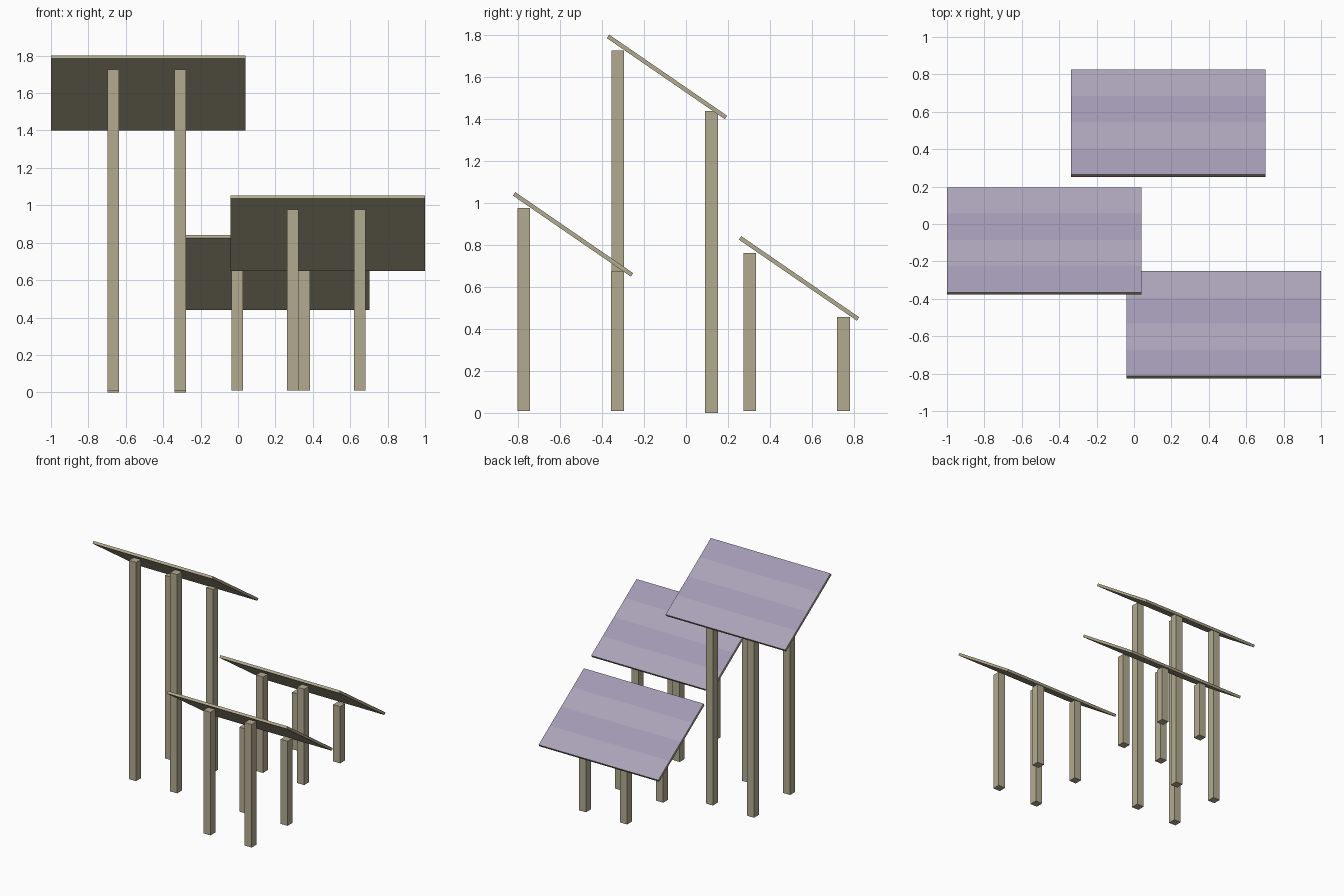
import bpy, bmesh, math
from mathutils import Vector

if "Cube" in bpy.data.objects:
    bpy.data.objects.remove(bpy.data.objects["Cube"])


def material(name, rgb):
    m = bpy.data.materials.new(name)
    m.diffuse_color = (*rgb, 1)
    m.use_nodes = True
    m.node_tree.nodes["Principled BSDF"].inputs["Base Color"].default_value = m.diffuse_color
    return m


FRAME = material("beige_frame", (0.45, 0.41, 0.28))
CELL_A = material("violet_band_dark", (0.36, 0.32, 0.45))
CELL_B = material("violet_band_light", (0.40, 0.37, 0.48))

ANGLE = math.radians(34.5)
LENGTH, WIDTH, THICK, BANDS = 0.682, 1.04, 0.02, 4
ALONG = Vector((0, math.cos(ANGLE), -math.sin(ANGLE)))
NORMAL = Vector((0, math.sin(ANGLE), math.cos(ANGLE)))


def finish(name, bm, mats):
    bmesh.ops.recalc_face_normals(bm, faces=bm.faces)
    mesh = bpy.data.meshes.new(name)
    bm.to_mesh(mesh)
    bm.free()
    for m in mats:
        mesh.materials.append(m)
    ob = bpy.data.objects.new(name, mesh)
    bpy.context.collection.objects.link(ob)


def panel(name, x0, y0, top):
    # tilted slab: beige body, banded violet upper face
    low = Vector((x0, y0, top - THICK * math.cos(ANGLE)))
    bm = bmesh.new()
    rows = []
    for i in range(BANDS + 1):
        base = low + ALONG * (LENGTH * i / BANDS)
        side = Vector((WIDTH, 0, 0))
        rows.append([bm.verts.new(p) for p in (
            base, base + side, base + side + NORMAL * THICK, base + NORMAL * THICK)])
    for i, (a, b) in enumerate(zip(rows, rows[1:])):
        for k in range(4):
            n = (k + 1) % 4
            f = bm.faces.new((a[k], a[n], b[n], b[k]))
            if k == 2:
                f.material_index = 1 + (i + 1) % 2
    bm.faces.new(rows[0])
    bm.faces.new(rows[-1])
    finish(name, bm, [FRAME, CELL_B, CELL_A])


def post(name, x0, y0, z0, z1, size=0.061):
    bm = bmesh.new()
    bmesh.ops.create_cube(bm, size=1)
    for v in bm.verts:
        v.co = Vector((x0 + (v.co.x + 0.5) * size,
                       y0 + (v.co.y + 0.5) * size,
                       z0 + (v.co.z + 0.5) * (z1 - z0)))
    finish(name, bm, [FRAME])


# name, panel left x, panel front y, panel top z,
# (bottom, top) of front posts, (bottom, top) of back posts
UNITS = [
    ("tall", -1.0, -0.377, 1.802, (0.008, 1.726), (0.0, 1.438)),
    ("front", -0.04, -0.825, 1.052, (0.01, 0.977), (0.01, 0.674)),
    ("back", -0.337, 0.252, 0.842, (0.01, 0.763), (0.01, 0.456)),
]

for name, x, y, top, front, back in UNITS:
    panel(name + "_panel", x, y, top)
    for side, dx in (("left", 0.302), ("right", 0.66)):
        post(f"{name}_front_{side}_post", x + dx, y + 0.021, *front)
        post(f"{name}_back_{side}_post", x + dx, y + 0.468, *back)
